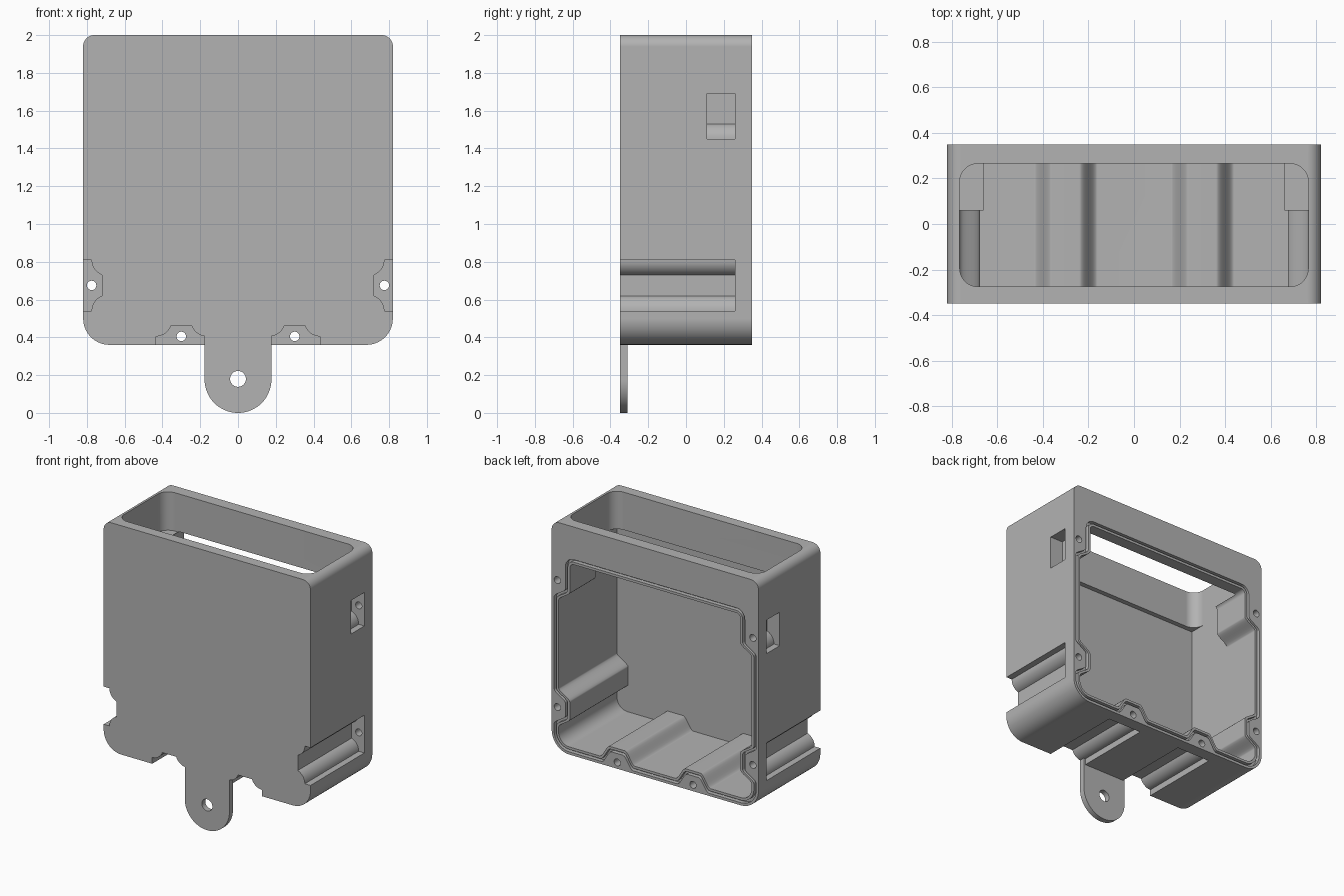
import bpy, bmesh
from math import sin, cos, pi, radians

if "Cube" in bpy.data.objects:
    bpy.data.objects.remove(bpy.data.objects["Cube"])

gray = bpy.data.materials.new("plain gray")
gray.use_nodes = True
COLOR = (0.45, 0.45, 0.45, 1)
gray.diffuse_color = COLOR
gray.node_tree.nodes["Principled BSDF"].inputs["Base Color"].default_value = COLOR

HALF, BACK, BASE, TOP = 0.82, 0.35, 0.36, 2.0    # outer case
WALL, FLOOR, CEIL, FRONT = 0.765, 0.415, 1.73, -0.31    # inner cavity
SIDE_Z, UPPER_Z, BOSS_X = 0.675, 1.585, 0.3      # screw positions


def arc(cx, cy, r, a0, a1, n=10):
    angles = [radians(a0 + (a1 - a0) * i / n) for i in range(n + 1)]
    return [(cx + r * cos(a), cy + r * sin(a)) for a in angles]


def finish(name, bm):
    bmesh.ops.recalc_face_normals(bm, faces=bm.faces)
    mesh = bpy.data.meshes.new(name)
    bm.to_mesh(mesh)
    bm.free()
    mesh.materials.append(gray)
    obj = bpy.data.objects.new(name, mesh)
    bpy.context.collection.objects.link(obj)
    return obj


def prism(name, pts, lo, hi, axis="y"):
    """Extrude an outline along y (outline in xz) or z (outline in xy)."""
    place = (lambda p, h: (p[0], h, p[1])) if axis == "y" else (lambda p, h: (p[0], p[1], h))
    bm = bmesh.new()
    a = [bm.verts.new(place(p, lo)) for p in pts]
    b = [bm.verts.new(place(p, hi)) for p in pts]
    bm.faces.new(a)
    bm.faces.new(b)
    for i in range(len(pts)):
        bm.faces.new((a[i - 1], a[i], b[i], b[i - 1]))
    return finish(name, bm)


def ring(name, inner, outer, lo, hi):
    """Closed band between two matching outlines."""
    bm = bmesh.new()
    loops = [[bm.verts.new((x, h, z)) for x, z in pts]
             for pts, h in ((inner, lo), (outer, lo), (outer, hi), (inner, hi))]
    for k in range(4):
        a, b = loops[k - 1], loops[k]
        for i in range(len(inner)):
            bm.faces.new((a[i - 1], a[i], b[i], b[i - 1]))
    return finish(name, bm)


def combine(target, tool, operation="DIFFERENCE"):
    mod = target.modifiers.new("join", "BOOLEAN")
    mod.operation, mod.solver, mod.object = operation, "EXACT", tool
    bpy.context.view_layer.objects.active = target
    bpy.ops.object.modifier_apply(modifier=mod.name)
    bpy.data.objects.remove(tool)


def rounded(x0, x1, y0, y1, r_low, r_high):
    return (arc(x0 + r_low, y0 + r_low, r_low, 180, 270) + arc(x1 - r_low, y0 + r_low, r_low, 270, 360)
            + arc(x1 - r_high, y1 - r_high, r_high, 0, 90) + arc(x0 + r_high, y1 - r_high, r_high, 90, 180))


def rise(off, n=8):
    """Smooth flank of an inner boss: distance from its centre, height."""
    wide, narrow = 0.14 - 0.4 * off, 0.06 - 0.4 * off
    steps = [i / n for i in range(n + 1)]
    return [(wide + (narrow - wide) * s, 0.09 * s * s * (3 - 2 * s)) for s in steps]


def opening(off):
    """Cavity outline that swerves around the screw bosses."""
    up = rise(off)
    boss = [(-t, d) for t, d in up] + up[::-1]
    right = [(BOSS_X + t, FLOOR - off + d) for t, d in boss]
    r = 0.085 + off
    right += arc(WALL + off - r, FLOOR - off + r, r, 270, 360)
    right += [(WALL + off - d, SIDE_Z + t) for t, d in boss]
    right += [(WALL + off - d, UPPER_Z - t) for t, d in up]
    r = 0.03 + off
    right += arc(WALL - 0.09 + off - r, CEIL + off - r, r, 0, 90)
    return right + [(-x, z) for x, z in right[::-1]]


# Relief notch outline: position along the wall, depth into the wall
flank = [(t, d) for t, d in arc(-0.135, 0.13, 0.085, -90, -20)]
notch = [(-0.135, -0.05)] + flank + [(-t, d) for t, d in flank[::-1]] + [(0.135, -0.05)]
pocket = [(-0.135, -0.05)] + flank + [(0.105, 0.101), (0.105, -0.05)]

# Case shell with rounded corners
case = prism("case", rounded(-HALF, HALF, BASE, TOP, 0.14, 0.06), -BACK, BACK)

# Main cavity open at the back, wider pocket in front of the upper bosses, top neck
combine(case, prism("cavity", opening(0), FRONT, BACK + 0.1))
combine(case, prism("upper_cavity", [(-WALL, 1.0), (WALL, 1.0), (WALL, CEIL), (-WALL, CEIL)], FRONT, 0.06))
combine(case, prism("neck", rounded(-WALL, WALL, -0.275, 0.265, 0.08, 0.08), CEIL - 0.005, TOP + 0.1, "z"))

# Seal groove around the back opening
combine(case, ring("seal_groove", opening(0.018), opening(0.036), BACK - 0.03, BACK + 0.05))

# Screw notches, pockets and holes on both sides
for s in (-1, 1):
    combine(case, prism("bottom_notch", [(s * BOSS_X + t, BASE + d) for t, d in notch], -BACK - 0.1, 0.26))
    combine(case, prism("side_notch", [(s * (HALF - d), SIDE_Z + t) for t, d in notch], -BACK - 0.1, 0.26))
    combine(case, prism("upper_pocket", [(s * (HALF - d), UPPER_Z + t) for t, d in pocket], 0.11, 0.26))
    for x, z in ((BOSS_X, BASE + 0.045), (HALF - 0.045, SIDE_Z), (HALF - 0.045, UPPER_Z)):
        combine(case, prism("screw_hole", arc(s * x, z, 0.025, 0, 345, 23), 0.2, BACK + 0.1))

# Mounting tab with its hole
R = 0.177
tab = prism("mounting_tab", arc(0, R, R, 180, 360, 32) + [(R, 0.43), (-R, 0.43)], -BACK, FRONT)
combine(tab, prism("tab_hole", arc(0, 0.18, 0.042, 0, 350, 35), -BACK - 0.1, 0))
combine(case, tab, "UNION")

# Smooth curved walls, crisp edges
bpy.ops.object.select_all(action="DESELECT")
case.select_set(True)
bpy.context.view_layer.objects.active = case
bpy.ops.object.shade_smooth_by_angle(angle=radians(30))
weighted = case.modifiers.new("weighted normals", "WEIGHTED_NORMAL")
weighted.keep_sharp = True
